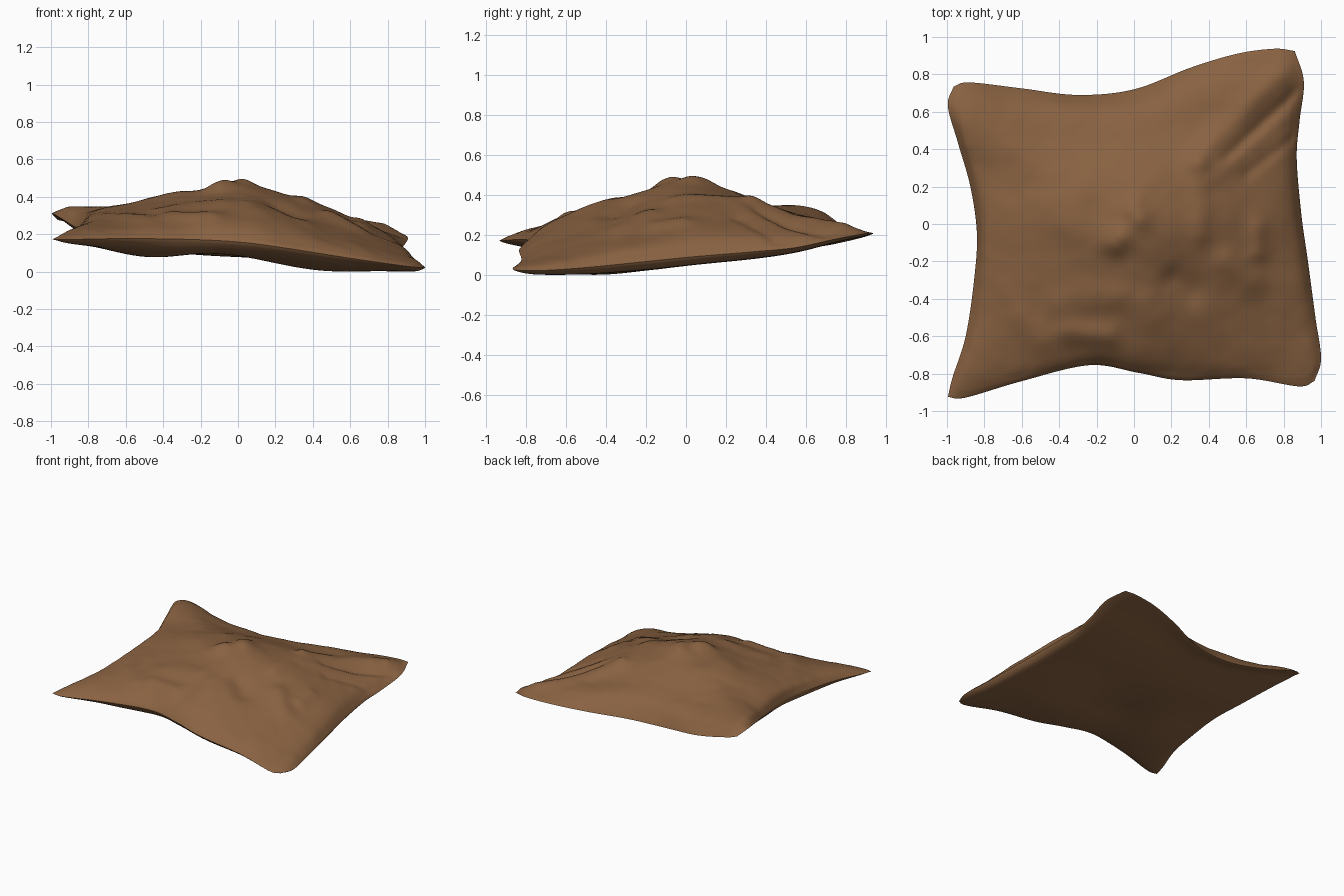
import bpy, bmesh, math
from mathutils import Vector, noise

if "Cube" in bpy.data.objects:
    bpy.data.objects.remove(bpy.data.objects["Cube"])

N = 120  # grid resolution per side

# rim curves (x, y, z), evenly spread control points, corner to corner
front = [(-.995, -.925, .18), (-.9, -.928, .18), (-.6, -.84, .185), (-.24, -.755, .18), (.02, -.795, .165),
         (.25, -.835, .135), (.6, -.825, .08), (.88, -.868, .04), (.965, -.84, .03)]
back = [(-.965, .735, .285), (-.88, .757, .265), (-.6, .725, .195), (-.3, .69, .16), (0, .72, .16),
        (.3, .835, .185), (.55, .91, .205), (.75, .937, .215), (.86, .925, .22)]
left = [(-.995, -.925, .18), (-.97, -.82, .19), (-.9, -.6, .205), (-.855, -.3, .225), (-.84, -.05, .235),
        (-.875, .2, .25), (-.94, .43, .29), (-.995, .63, .32), (-.965, .735, .285)]
right = [(.965, -.84, .03), (1, -.72, .03), (.97, -.5, .045), (.93, -.2, .075), (.895, .05, .1),
         (.87, .35, .125), (.885, .55, .145), (.908, .76, .19), (.86, .925, .22)]


def curve(pts, t):
    """Catmull-Rom through the control points, t in 0..1."""
    p = [Vector(q) for q in pts]
    p = [2 * p[0] - p[1]] + p + [2 * p[-1] - p[-2]]
    f = t * (len(pts) - 1)
    i = min(int(f), len(pts) - 2)
    f -= i
    a, b, c, d = p[i:i + 4]
    return .5 * (2 * b + (c - a) * f + (2 * a - 5 * b + 4 * c - d) * f * f + (3 * b - a - 3 * c + d) * f ** 3)


# creases and lumps of the upper cloth: x0, y0, x1, y1, width, height
folds = [(.36, .36, .84, .86, .08, .035), (.5, .36, .88, .72, .03, -.012), (.42, .24, .9, .64, .05, .012),
         (.6, .26, .9, .5, .03, -.01), (.34, .3, .36, -.05, .06, .018), (.22, -.3, .3, -.36, .08, -.035),
         (0, .08, .03, .04, .07, .03), (-.1, -.1, -.08, -.08, .07, .04), (.5, -.2, .62, -.3, .08, .025),
         (.66, -.02, .66, -.15, .05, .02), (-.4, -.42, -.1, -.38, .08, .018), (-.35, -.58, -.15, -.6, .07, .03),
         (-.6, -.5, -.5, -.62, .07, .018), (.05, -.42, .1, -.5, .07, .015), (-.45, .1, -.35, 0, .1, .012),
         (-.88, .52, -.3, .18, .12, .025)]


def fold_height(x, y):
    h = 0
    for x0, y0, x1, y1, w, a in folds:
        dx, dy = x1 - x0, y1 - y0
        t = max(0, min(1, ((x - x0) * dx + (y - y0) * dy) / (dx * dx + dy * dy)))
        h += a * math.exp(-((x - x0 - t * dx) ** 2 + (y - y0 - t * dy) ** 2) / (w * w))
    return h


def bump(x, y, cx, cy, r):
    return math.exp(-((x - cx) ** 2 + (y - cy) ** 2) / (r * r))


def slope(t):
    """Tent profile: 0 at the rim, rounded at the middle."""
    return 1 - ((t * t + .01) / 1.01) ** .56


F, B, L, R = ([curve(c, i / N) for i in range(N + 1)] for c in (front, back, left, right))


def rim_patch(i, j):
    """Surface stretched between the four rim curves."""
    u, v = i / N, j / N
    return ((1 - v) * F[i] + v * B[i] + (1 - u) * L[j] + u * R[j]
            - (1 - u) * (1 - v) * F[0] - u * (1 - v) * F[N] - (1 - u) * v * B[0] - u * v * B[N])


bm = bmesh.new()
top, under = {}, {}
for i in range(N + 1):
    for j in range(N + 1):
        p = rim_patch(i, j)
        u, v = 2 * i / N - 1, 2 * j / N - 1
        inside = max(0, (1 - u * u) * (1 - v * v))
        fade = min(1, inside * 5)
        # tented upper side with a thin rim, creases and small unevenness
        tent = .37 * slope(u + .04 * (1 - u * u)) * slope(v) + .008 * min(1, inside * 12) ** .6
        n = noise.noise((p.x * 4.5, p.y * 4.5, .7)) * .01 + noise.noise((p.x * 11, p.y * 11, 3.1)) * .003
        top[i, j] = bm.verts.new(p + Vector((0, 0, tent + fade * (fold_height(p.x, p.y) + n))))
        # smooth underside sharing the rim, sagging in two lobes at the front
        if i in (0, N) or j in (0, N):
            under[i, j] = top[i, j]
        else:
            sag = .08 * (1 - .45 * max(0, v + .2)) * inside ** .6 + fade * (
                .036 * bump(p.x, p.y, .42, -.42, .3) + .035 * bump(p.x, p.y, -.48, -.4, .28)
                - .035 * bump(p.x, p.y, -.12, -.3, .25))
            under[i, j] = bm.verts.new(p - Vector((0, 0, sag)))

for i in range(N):
    for j in range(N):
        ring = [(i, j), (i + 1, j), (i + 1, j + 1), (i, j + 1)]
        bm.faces.new([top[k] for k in ring])
        bm.faces.new([under[k] for k in reversed(ring)])

# stand on the ground
low = min(v.co.z for v in bm.verts)
bmesh.ops.translate(bm, verts=bm.verts, vec=(0, 0, -low))
me = bpy.data.meshes.new("draped_cloth")
bm.to_mesh(me)
bm.free()
cloth = bpy.data.objects.new("draped_cloth", me)
bpy.context.collection.objects.link(cloth)

mat = bpy.data.materials.new("brown cloth")
mat.diffuse_color = (.25, .122, .053, 1)
mat.use_nodes = True
mat.node_tree.nodes["Principled BSDF"].inputs["Base Color"].default_value = mat.diffuse_color
me.materials.append(mat)

bpy.context.view_layer.objects.active = cloth
cloth.select_set(True)
bpy.ops.object.shade_smooth_by_angle(angle=math.radians(50))
